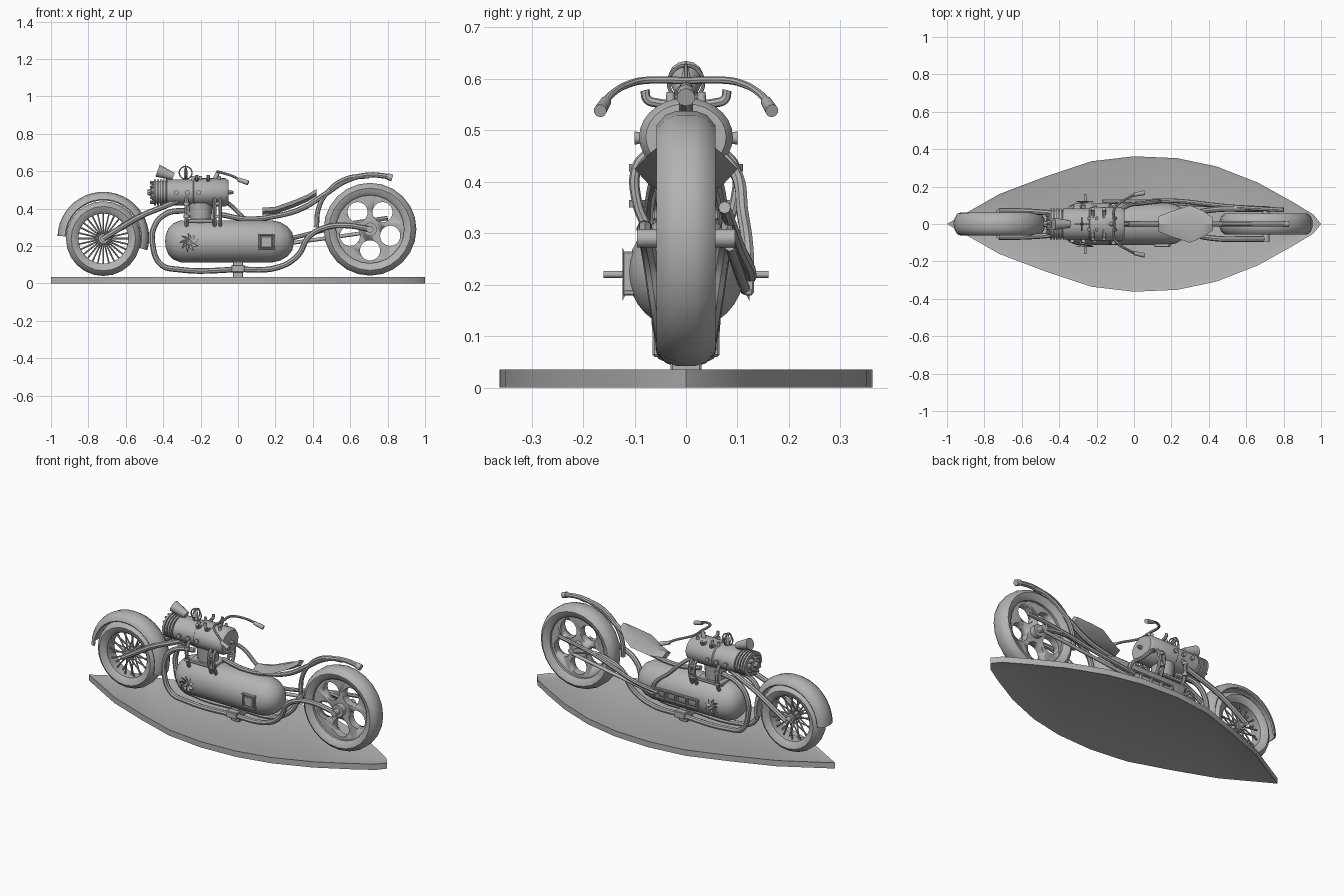
import bpy, bmesh, math
from math import pi, cos, sin, radians
from mathutils import Vector, Matrix

old = bpy.data.objects.get("Cube")
if old:
    bpy.data.objects.remove(old)

GREY = (0.45, 0.45, 0.45, 1)
metal = bpy.data.materials.new("plain_grey")
metal.use_nodes = True
metal.diffuse_color = GREY
metal.node_tree.nodes["Principled BSDF"].inputs["Base Color"].default_value = GREY


def finish(name, bm, angle=40):
    """Turn a bmesh into a shaded object."""
    bmesh.ops.remove_doubles(bm, verts=bm.verts, dist=1e-5)
    bmesh.ops.recalc_face_normals(bm, faces=bm.faces)
    me = bpy.data.meshes.new(name)
    bm.to_mesh(me)
    bm.free()
    return add(name, me, angle)


def add(name, me, angle=40):
    ob = bpy.data.objects.new(name, me)
    bpy.context.collection.objects.link(ob)
    me.materials.clear()
    me.materials.append(metal)
    bpy.ops.object.select_all(action='DESELECT')
    ob.select_set(True)
    bpy.context.view_layer.objects.active = ob
    bpy.ops.object.shade_smooth_by_angle(angle=radians(angle))
    return ob


def revolve(name, profile, origin, axis='y', segs=32, start=0, sweep=360, closed=False, wide=1):
    """Spin (along, radius) points round the x or y axis."""
    bm = bmesh.new()
    full = sweep == 360
    rings = []
    for i in range(segs if full else segs + 1):
        t = radians(start + sweep * i / segs)
        ring = []
        for a, r in profile:
            u, w = r * cos(t), r * sin(t)
            p = (u, a, w) if axis == 'y' else (a, u * wide, w)
            ring.append(bm.verts.new(Vector(p) + Vector(origin)))
        rings.append(ring)
    n = len(profile)
    for i in range(segs):
        a, b = rings[i], rings[(i + 1) % len(rings)]
        for j in range(n if closed else n - 1):
            k = (j + 1) % n
            bm.faces.new((a[j], a[k], b[k], b[j]))
    if closed and not full:
        bm.faces.new(rings[0])
        bm.faces.new(rings[-1])
    return finish(name, bm)


def rods(name, items, segs=10):
    """Straight round bars given as (start, end, radius, end radius)."""
    bm = bmesh.new()
    for p, q, r, r2 in items:
        p, q = Vector(p), Vector(q)
        d = q - p
        m = Matrix.Translation((p + q) / 2) @ d.to_track_quat('Z', 'Y').to_matrix().to_4x4()
        bmesh.ops.create_cone(bm, cap_ends=True, segments=segs, radius1=r, radius2=r2,
                              depth=d.length, matrix=m)
    return finish(name, bm)


def tube(name, pts, r, sides=(1,)):
    """Bent pipe through points; sides holds the y signs to build."""
    for s in sides:
        cu = bpy.data.curves.new(name, 'CURVE')
        cu.dimensions = '3D'
        cu.bevel_depth, cu.bevel_resolution, cu.resolution_u = r, 2, 6
        cu.use_fill_caps = True
        sp = cu.splines.new('BEZIER')
        sp.bezier_points.add(len(pts) - 1)
        for bp, p in zip(sp.bezier_points, pts):
            bp.co = (p[0], p[1] * s, p[2])
            bp.handle_left_type = bp.handle_right_type = 'AUTO'
        tmp = bpy.data.objects.new(name, cu)
        bpy.context.collection.objects.link(tmp)
        bpy.context.view_layer.update()
        me = bpy.data.meshes.new_from_object(tmp.evaluated_get(bpy.context.evaluated_depsgraph_get()))
        bpy.data.objects.remove(tmp)
        add(name + ("" if len(sides) == 1 else "_left" if s > 0 else "_right"), me)


def box(name, centre, size, bevel=0.004):
    bm = bmesh.new()
    bmesh.ops.create_cube(bm, size=1, matrix=Matrix.Translation(centre) @ Matrix.Diagonal((*size, 1)))
    bmesh.ops.bevel(bm, geom=bm.edges[:], offset=bevel, segments=1, affect='EDGES')
    return finish(name, bm, 30)


def ring(name, centre, R, r, axis='y', segs=28):
    pts = [(r * cos(k * pi / 4), R + r * sin(k * pi / 4)) for k in range(8)]
    return revolve(name, pts, centre, axis, segs, closed=True)


BOTH = (1, -1)

# Leaf-shaped plinth with a shallow rim on both faces
half = [(-1, 0), (-.72, .16), (-.47, .255), (-.23, .335), (0, .362), (.23, .352), (.44, .308),
        (.66, .222), (.845, .12), (.96, .05), (1, 0)]
bm = bmesh.new()
outline = half + [(x, -y) for x, y in half[-2:0:-1]]
base = bm.faces.new([bm.verts.new((x, y, 0)) for x, y in outline])
top = bmesh.ops.extrude_face_region(bm, geom=[base])["geom"]
bmesh.ops.translate(bm, vec=(0, 0, .035), verts=[v for v in top if isinstance(v, bmesh.types.BMVert)])
bmesh.ops.recalc_face_normals(bm, faces=bm.faces)
caps = [f for f in bm.faces if abs(f.normal.z) > .9]
bmesh.ops.inset_individual(bm, faces=caps, thickness=.02, depth=-.005)
finish("plinth", bm, 25)


# Tyres, rims and hubs
def tyre(name, c, R):
    prof = [(-.036, R - .066), (-.05, R - .05), (-.057, R - .028), (-.04, R - .008), (-.018, R)]
    prof += [(-a, r) for a, r in reversed(prof)]
    revolve(name, prof, c, segs=24, closed=True)


FW, RW = Vector((-.72, 0, .24)), Vector((.706, 0, .29))
tyre("front_tyre", FW, .2)
tyre("rear_tyre", RW, .248)
ring("front_rim", FW, .146, .012)
spokes = []
for i in range(28):
    a = 2 * pi * i / 28
    d = Vector((cos(a), 0, sin(a)))
    off = Vector((0, .025 if i % 2 else -.025, 0))
    spokes.append((FW + d * .02 + off, FW + d * .145 + off * .3, .0045, .0045))
rods("front_spokes", spokes, 6)
rods("front_hub", [(FW - Vector((0, .075, 0)), FW + Vector((0, .075, 0)), .016, .016),
                   (FW - Vector((0, .04, 0)), FW + Vector((0, .04, 0)), .027, .027)], 16)
rods("rear_hub", [(RW - Vector((0, .095, 0)), RW + Vector((0, .095, 0)), .018, .018),
                  (RW - Vector((0, .055, 0)), RW + Vector((0, .055, 0)), .036, .036)], 16)

# Rear wheel disc with five round openings
disc = rods("rear_wheel_disc", [(RW - Vector((0, .022, 0)), RW + Vector((0, .022, 0)), .188, .188)], 40)
holes = []
for i in range(5):
    a = pi / 2 + pi / 5 + 2 * pi * i / 5
    c = RW + Vector((cos(a), 0, sin(a))) * .113
    holes.append((c - Vector((0, .1, 0)), c + Vector((0, .1, 0)), .054, .054))
cutter = rods("disc_cutter", holes, 20)
cutter.hide_render = True
mod = disc.modifiers.new("openings", 'BOOLEAN')
mod.object, mod.operation, mod.solver = cutter, 'DIFFERENCE', 'EXACT'
bpy.context.view_layer.objects.active = disc
bpy.ops.object.modifier_apply(modifier=mod.name)
bpy.data.objects.remove(cutter)

# Front mudguard, an arched shell
arc = [(-.062, .205), (-.055, .225), (-.03, .24), (0, .245)]
arc += [(-a, r) for a, r in arc[-2::-1]]
shell = arc + [(a * .92, r - .006) for a, r in reversed(arc)]
revolve("front_mudguard", shell, (-.72, 0, .245), segs=24, start=-16, sweep=194, closed=True)

# Boiler tank with domed ends
tank = [(-.39, 0), (-.386, .035), (-.372, .07), (-.345, .097), (-.305, .113), (.18, .113),
        (.225, .103), (.265, .08), (.29, .048), (.3, 0)]
revolve("boiler_tank", tank, (0, 0, .225), 'x', 32)

# Frame loop, spine, tail and stand
tube("frame_loop", [(-.27, .03, .39), (-.38, .05, .375), (-.445, .055, .31), (-.455, .055, .2),
                    (-.41, .05, .1), (-.32, .045, .075), (0, .045, .075), (.22, .045, .088),
                    (.32, .055, .15), (.38, .07, .25), (.47, .08, .3), (.58, .08, .31),
                    (.706, .08, .29)], .015, BOTH)
tube("spine", [(-.1, 0, .37), (.05, 0, .345), (.2, 0, .36), (.34, 0, .4), (.47, 0, .48),
               (.58, 0, .55), (.7, 0, .58), (.82, 0, .57)], .014)
tube("rear_mudguard_strut", [(.42, 0, .3), (.43, 0, .4), (.48, 0, .49), (.58, 0, .56), (.7, 0, .575)], .013)
rods("tail_tip", [((.8, 0, .572), (.825, 0, .564), .018, .018)])
box("stand", (0, 0, .075), (.055, .06, .09))
box("stand_clamp", (0, 0, .08), (.07, .13, .04))
tube("front_fork", [(-.72, .07, .24), (-.64, .07, .29), (-.52, .065, .36), (-.4, .055, .41), (-.28, .04, .46)],
     .015, BOTH)

# Seat pan: a faceted leaf swept up to the rear
bm = bmesh.new()
sections = [(.13, .04, .385), (.2, .068, .39), (.3, .1, .425), (.37, .07, .455), (.42, .035, .485)]
rows = [[bm.verts.new(p) for p in ((x, -w, z), (x, 0, z + .02), (x, w, z), (x, 0, z - .018))]
        for x, w, z in sections]
for a, b in zip(rows, rows[1:]):
    for j in range(4):
        k = (j + 1) % 4
        bm.faces.new((a[j], a[k], b[k], b[j]))
bm.faces.new(rows[0])
bm.faces.new(rows[-1])
finish("seat", bm, 35)

# Engine barrel with ribbed nose and rear housing
ribs = [(-.465, 0), (-.465, .035), (-.45, .05)]
for i in range(4):
    x = -.45 + i * .017
    ribs += [(x, .07), (x + .011, .07), (x + .011, .06), (x + .017, .06)]
barrel = ribs + [(-.38, .07), (-.24, .07), (-.235, .076), (-.07, .076), (-.052, .065), (-.05, 0)]
revolve("engine_barrel", barrel, (0, 0, .487), 'x', 28, wide=1.2)
bolts = []
for i in range(12):
    a = 2 * pi * i / 12
    y, z = .068 * cos(a), .487 + .056 * sin(a)
    bolts.append(((-.47, y * .75, z), (-.44, y * .75, z), .006, .006))
bolts.append(((-.485, 0, .487), (-.46, 0, .487), .014, .02))
bolts.append(((-.05, 0, .487), (-.025, 0, .487), .012, .008))
rods("engine_bolts", bolts, 8)
rods("engine_neck", [((-.2, 0, .32), (-.2, 0, .43), .055, .065)], 20)
box("neck_flange", (-.2, 0, .335), (.17, .13, .02))

# Feed pipes down each side, with collars
for x in (-.275, -.125, -.095):
    tube("feed_pipe", [(x, .07, .46), (x, .095, .43), (x, .095, .36), (x, .07, .3)], .01, BOTH)
rods("pipe_collars", [((x, s * .095, z), (x, s * .095, z + .015), .016, .016)
                      for x in (-.275, -.11) for s in BOTH for z in (.35, .42)])

# Intake elbows, side valves and scoop on top of the barrel
for x in (-.22, -.16):
    tube("intake_elbow", [(x, .03, .55), (x, .055, .553), (x, .075, .56), (x, .08, .578)], .009, BOTH)
rods("side_valves", [((x, s * .07, .485), (x, s * .1, .485), .007, .013) for x in (-.33, -.27, -.21) for s in BOTH])
rods("scoop", [((-.43, 0, .603), (-.345, 0, .572), .034, .02), ((-.37, 0, .54), (-.37, 0, .58), .014, .014)], 14)
for axis in "xy":
    ring("gauge_ring_" + axis, (-.28, 0, .592), .034, .0035, axis)
rods("gauge_spindle", [((-.28, 0, .55), (-.28, 0, .6), .01, .01), ((-.28, 0, .6), (-.28, 0, .635), .01, .001)])
rods("barrel_studs", [((x, s * .03, .54), (x, s * .03, .575), .01, .008) for x in (-.24, -.2, -.1) for s in BOTH])

# Handlebar and grips
tube("handlebar", [(-.105, 0, .597), (-.105, .08, .597), (-.085, .105, .592), (-.02, .145, .57),
                   (.01, .16, .552)], .007, BOTH)
rods("handlebar_post", [((-.13, 0, .54), (-.105, 0, .6), .014, .01)])
rods("grips", [((0, s * .156, .556), (.055, s * .167, .538), .011, .013) for s in BOTH])

# Cross shaft carrying a pinwheel on each flank of the tank
rods("cross_shaft", [((-.26, -.16, .22), (-.26, .16, .22), .007, .007)])
for s in BOTH:
    bm = bmesh.new()
    for i in range(9):
        a = 2 * pi * i / 9
        pts = [(.012, a - .3), (.032, a - .1), (.052, a + .35), (.03, a + .3), (.012, a + .3)]
        bm.faces.new([bm.verts.new((-.26 + r * cos(t), s * (.113 + .01 * (k in (1, 2))), .22 + r * sin(t)))
                      for k, (r, t) in enumerate(pts)])
    bmesh.ops.solidify(bm, geom=bm.faces[:], thickness=.004)
    finish("pinwheel_left" if s > 0 else "pinwheel_right", bm, 20)
rods("pinwheel_hubs", [((-.26, s * .09, .22), (-.26, s * .122, .22), .016, .014) for s in BOTH], 14)

# Square hatch on the right flank
box("hatch", (.152, -.1, .222), (.06, .036, .06))
for d in (-.037, .037):
    box("hatch_upright", (.152 + d, -.1, .222), (.01, .045, .085), .002)
    box("hatch_bar", (.152, -.1, .222 + d), (.085, .045, .01), .002)

# Side rail and drive bars on the left flank
for z in (.185, .235):
    box("side_rail", (-.02, .122, z), (.3, .016, .012), .003)
for i in range(5):
    box("rail_link", (-.16 + i * .07, .12, .21), (.012, .024, .055), .003)
tube("exhaust", [(.1, .125, .215), (.25, .122, .235), (.4, .105, .27), (.55, .09, .31), (.8, .075, .35)], .012)
rods("drive_bar", [((.1, .115, .19), (.706, .085, .275), .01, .01)])
tube("upper_pipe", [(-.08, .07, .45), (-.03, .1, .41), (.04, .11, .34), (.12, .12, .27), (.14, .122, .22)], .012)
